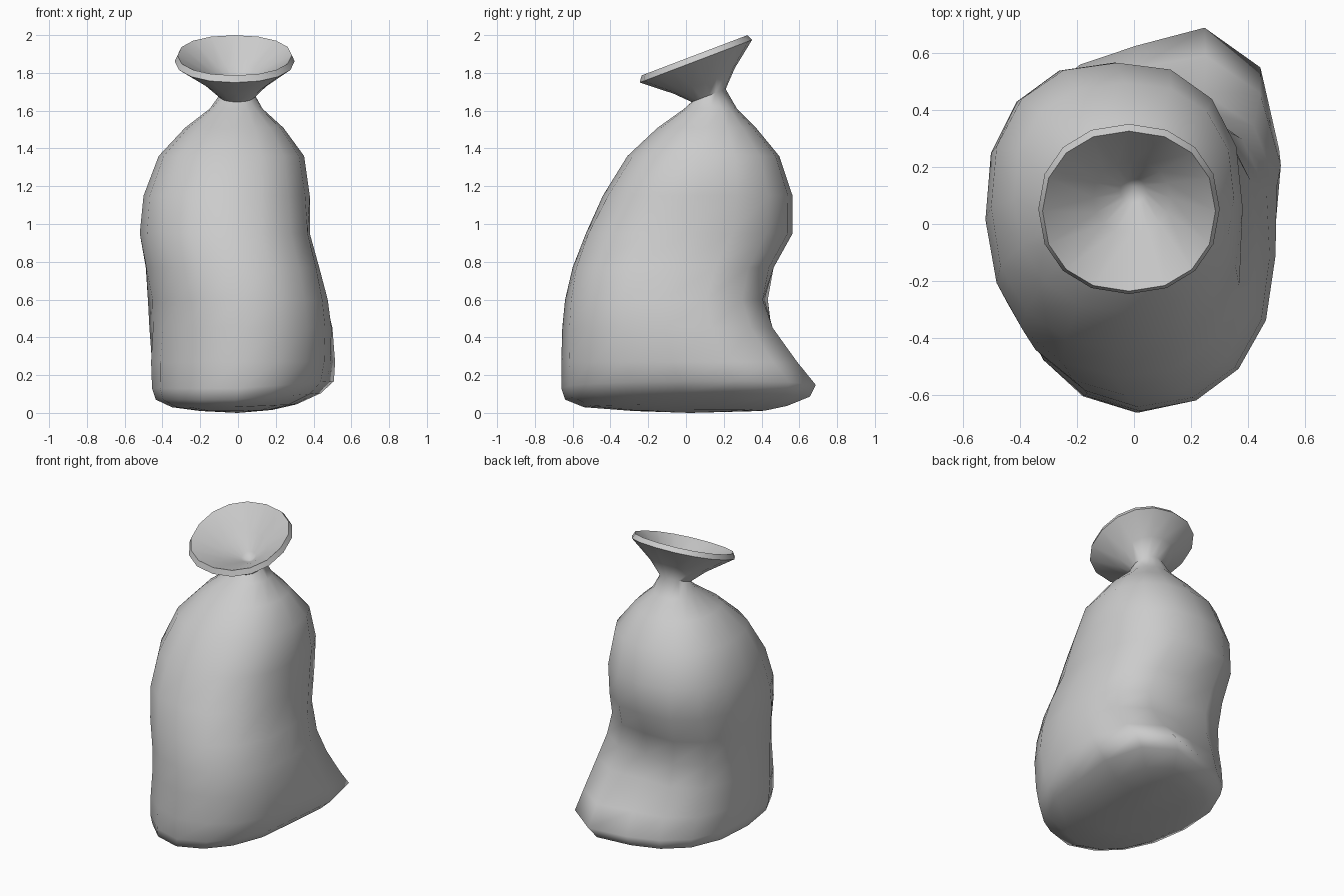
import bpy, bmesh
from math import sin, cos, pi, radians, copysign
from mathutils import Vector

if "Cube" in bpy.data.objects:
    bpy.data.objects.remove(bpy.data.objects["Cube"])

SIDES = 16
POWER = 0.92             # slightly squarer than an ellipse
THROAT = Vector((0, 0.13, 1.70))

# Body cross-sections, bottom to shoulders: z, x min, x max, y min, y max
BODY = [
    (0.01, -.20, .17, -.28, .38),
    (0.03, -.35, .29, -.54, .47),
    (0.07, -.435, .41, -.64, .57),
    (0.13, -.455, .47, -.66, .585),
    (0.27, -.46, .49, -.66, .52),
    (0.45, -.45, .495, -.655, .43),
    (0.60, -.452, .475, -.64, .405),
    (0.77, -.485, .43, -.60, .46),
    (0.95, -.52, .38, -.53, .56),
    (1.15, -.50, .38, -.44, .56),
    (1.36, -.42, .35, -.31, .49),
    (1.51, -.28, .24, -.15, .37),
    (1.61, -.15, .13, -.01, .27),
]
NECK = (1.68, -.10, .09, .03, .21)
RIM_OUT = (1.862, -.335, .30, -.245, .35)
RIM_IN = (1.893, -.32, .285, -.235, .325)


def soft(v):
    return copysign(abs(v) ** POWER, v)


def hump(v, centre, reach):
    return max(0, 1 - abs(v - centre) / reach)


def lobe(t, degrees):
    """Swelling centred on one diagonal direction, 90 degrees wide."""
    d = (t - radians(degrees) + pi) % (2 * pi) - pi
    return cos(2 * d) if abs(d) < pi / 4 else 0


def section(z, x0, x1, y0, y1, slope=0):
    """Points of one ring, with the diagonal bulges of the slumped sack."""
    back_right = max(0.04, 0.30 * hump(z, 0.13, 0.68)) if z < 1.4 else 0
    back_left = max(0.21 * hump(z, 0.55, 0.5), 0.04 if z < 1.4 else 0)
    front_left = -0.07 * hump(z, 0.5, 0.7)
    front_right = 0.08 * hump(z, 0.9, 0.35)
    rise = max(0, 0.10 - 0.8 * abs(z - 0.10))
    pts = []
    for i in range(SIDES):
        t = 2 * pi * i / SIDES
        k = (1 + back_right * lobe(t, 51) + back_left * lobe(t, 135)
             + front_left * lobe(t, 225) + front_right * lobe(t, 315))
        dx = (x1 - x0) / 2 * soft(cos(t)) * k
        dy = (y1 - y0) / 2 * soft(sin(t)) * k
        pts.append(Vector(((x0 + x1) / 2 + dx, (y0 + y1) / 2 + dy,
                           z + slope * dy + rise * max(0, dx))))
    return pts


def flare(a, b, f_side, f_up):
    p = a.lerp(b, f_side)
    p.z = a.z + (b.z - a.z) * f_up
    return p


def cap(bm, ring, point):
    tip = bm.verts.new(point)
    for i in range(SIDES):
        bm.faces.new((ring[i], ring[(i + 1) % SIDES], tip))


# Body rings, then the tilted neck, flared collar and inside of the mouth
loops = [section(*s) for s in BODY]
neck, rim_out, rim_in = (section(*s, slope=0.38) for s in (NECK, RIM_OUT, RIM_IN))
loops += [neck, [flare(a, b, 0.35, 0.43) for a, b in zip(neck, rim_out)],
          rim_out, rim_in]
loops += [[flare(THROAT, p, s, u) for p in rim_in]
          for s, u in ((0.45, 0.48), (0.15, 0.15))]

# Loft the whole sack
bm = bmesh.new()
rings = [[bm.verts.new(p) for p in loop] for loop in loops]
for a, b in zip(rings, rings[1:]):
    for i in range(SIDES):
        j = (i + 1) % SIDES
        bm.faces.new((a[i], a[j], b[j], b[i]))
cap(bm, rings[0], (0, 0.02, 0))
cap(bm, rings[-1], THROAT)
bmesh.ops.recalc_face_normals(bm, faces=bm.faces)

mesh = bpy.data.meshes.new("tied_sack")
bm.to_mesh(mesh)
bm.free()
sack = bpy.data.objects.new("tied_sack", mesh)
bpy.context.collection.objects.link(sack)
bpy.context.view_layer.objects.active = sack
sack.select_set(True)
bpy.ops.object.shade_smooth_by_angle(angle=radians(62))
